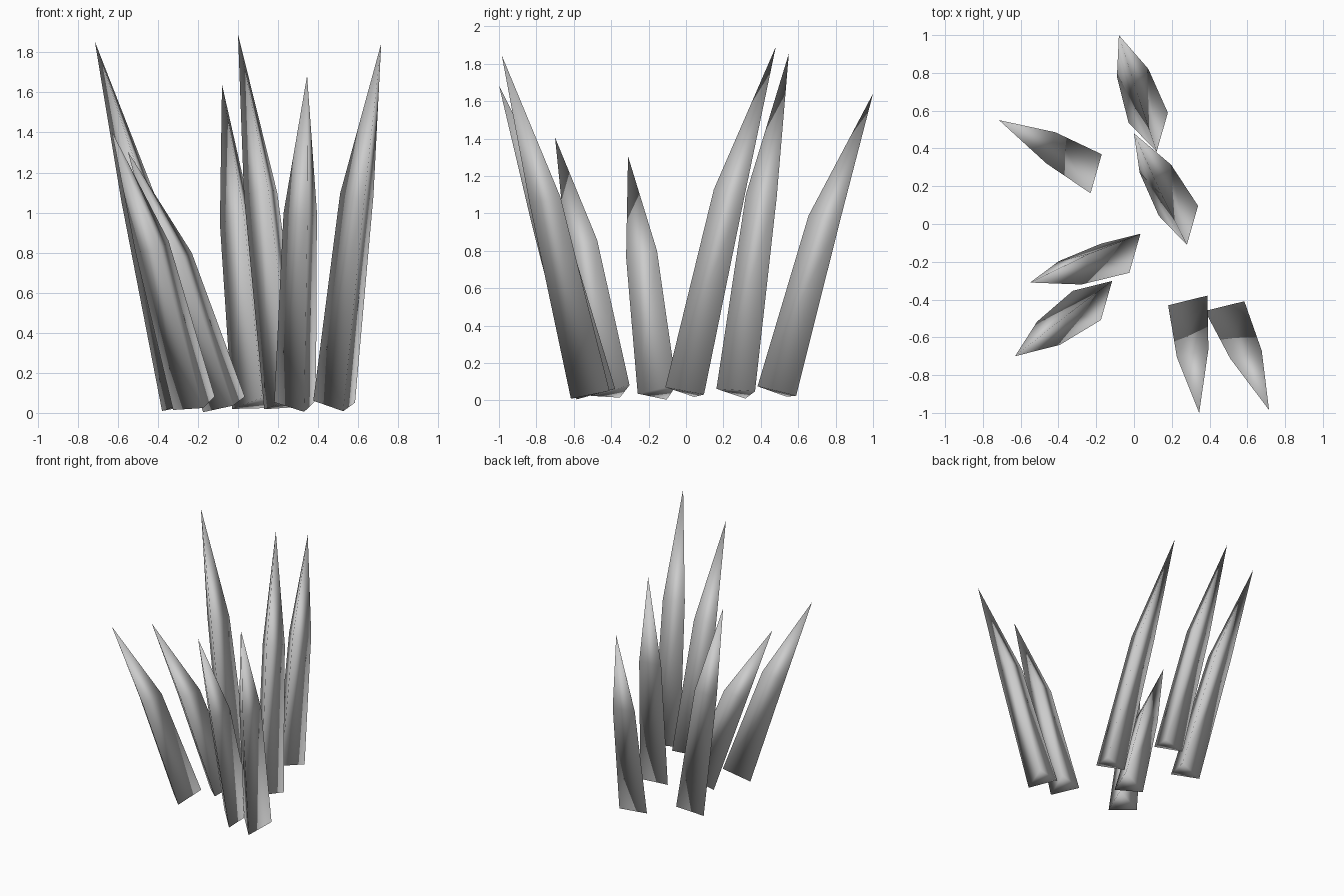
import bpy
from math import cos, sin, radians
from mathutils import Vector

cube = bpy.data.objects.get("Cube")
if cube:
    bpy.data.objects.remove(cube, do_unlink=True)

grey = bpy.data.materials.new("plain_grey")
grey.use_nodes = True
grey.diffuse_color = (0.6, 0.6, 0.6, 1)
grey.node_tree.nodes["Principled BSDF"].inputs["Base Color"].default_value = (0.6, 0.6, 0.6, 1)

RADIUS = 0.124      # circumradius of the triangular root
BASE_Z = 0.04
CORNERS = [radians(a) for a in (44, 164, 284)]


def ring(centre, radius, slope):
    """Triangle around centre, tipped square to the leaning axis."""
    points = []
    for a in CORNERS:
        x, y = radius * cos(a), radius * sin(a)
        points.append(centre + Vector((x, y, -(x * slope.x + y * slope.y))))
    return points


def spike(name, root, tip):
    """Three-sided blade: root triangle, narrower bent middle, point."""
    root = Vector((root[0], root[1], BASE_Z))
    tip = Vector(tip)
    middle = root.lerp(tip, 0.5)
    middle.z = root.z + 0.575 * (tip.z - root.z)
    slope = (middle - root) / (middle.z - root.z)
    verts = ring(root, RADIUS, slope) + ring(middle, RADIUS * 0.8, slope) + [tip]
    faces = [(2, 1, 0)]
    for i in range(3):
        j = (i + 1) % 3
        faces += [(i, j, j + 3, i + 3), (i + 3, j + 3, 6)]
    mesh = bpy.data.meshes.new(name)
    mesh.from_pydata(verts, [], faces)
    mesh.materials.append(grey)
    mesh.shade_smooth()
    obj = bpy.data.objects.new(name, mesh)
    bpy.context.collection.objects.link(obj)


# Root position and tip of every blade in the tuft
spike("back_spike", (0.09, 0.503), (-0.08, 1.0, 1.64))
spike("tall_centre_spike", (0.25, 0.01), (0.0, 0.48, 1.89))
spike("back_right_spike", (-0.26, 0.283), (-0.715, 0.55, 1.855))
spike("short_right_spike", (-0.055, -0.138), (-0.55, -0.31, 1.305))
spike("front_right_spike", (-0.205, -0.388), (-0.63, -0.70, 1.405))
spike("front_spike", (0.30, -0.465), (0.345, -1.0, 1.685))
spike("front_left_spike", (0.495, -0.495), (0.715, -0.985, 1.845))
